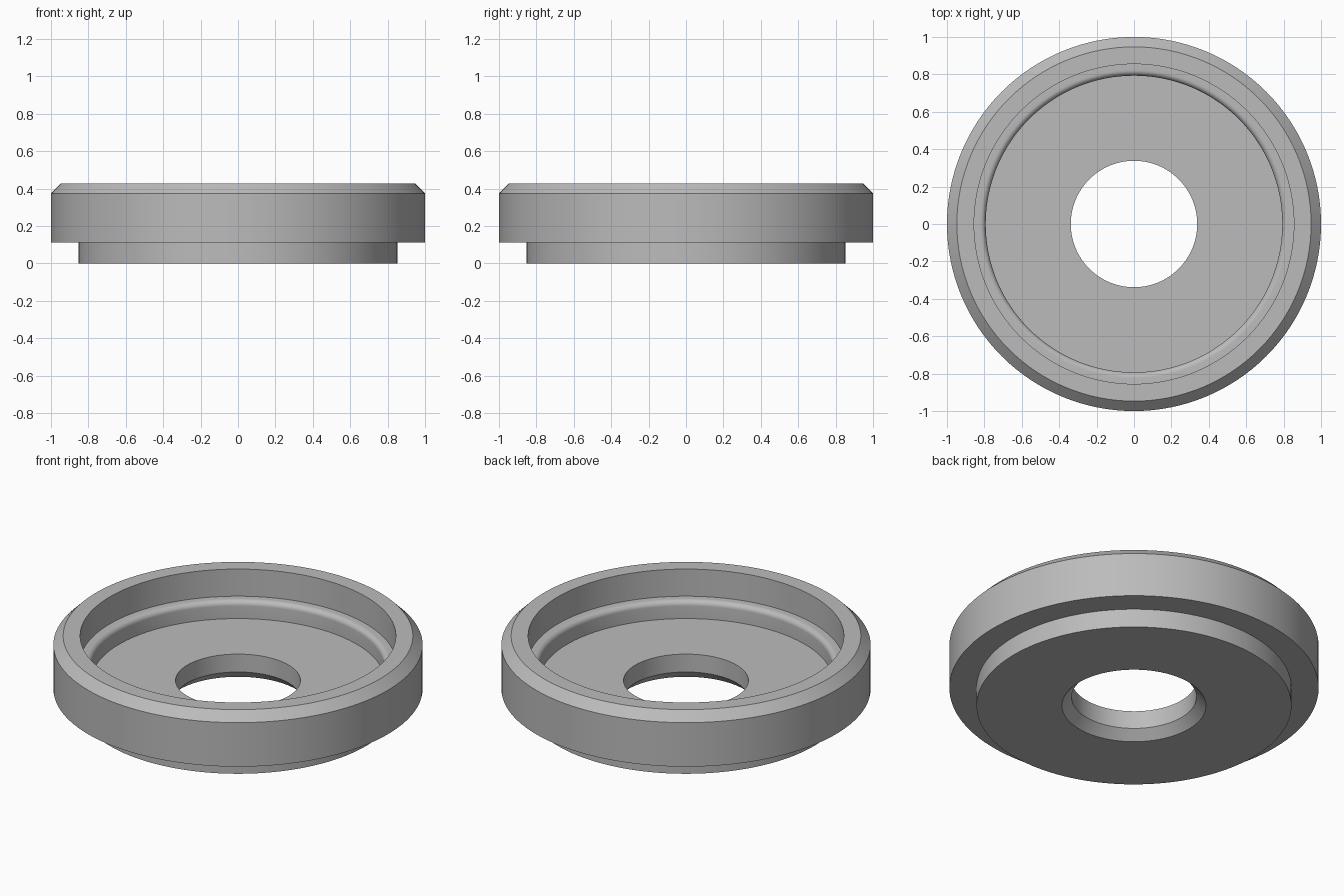
import bpy
import bmesh
from math import cos, sin, pi, radians

cube = bpy.data.objects.get("Cube")
if cube:
    bpy.data.objects.remove(cube, do_unlink=True)

SEGMENTS = 128
FLOOR, LEDGE, TOP = 0.16, 0.265, 0.427
RECESS, ROUND = 0.793, 0.03

# Plain grey metal
grey = bpy.data.materials.new("grey_metal")
grey.use_nodes = True
colour = (0.5, 0.5, 0.5, 1)
grey.diffuse_color = colour
grey.node_tree.nodes["Principled BSDF"].inputs["Base Color"].default_value = colour

# Rounded lip between the recess wall and the ledge
lip = [(RECESS + ROUND * (1 - cos(a)), LEDGE - ROUND * (1 - sin(a)))
       for a in (i * pi / 16 for i in range(9))]

# Cross-section as (radius, height), from the bore round to the outside
profile = [
    (0.39, 0), (0.338, 0.053), (0.338, FLOOR),      # chamfered bore
    (RECESS, FLOOR), *lip, (0.855, LEDGE),          # recess and ledge
    (0.855, TOP), (0.947, TOP), (1, 0.374),         # rim and outer chamfer
    (1, 0.111), (0.853, 0.111), (0.853, 0),         # step and base
]

# Turn the closed cross-section about the vertical axis
bm = bmesh.new()
verts = [bm.verts.new((r, 0, z)) for r, z in profile]
edges = [bm.edges.new((v, verts[i - 1])) for i, v in enumerate(verts)]
bmesh.ops.spin(bm, geom=verts + edges, cent=(0, 0, 0), axis=(0, 0, 1),
               angle=2 * pi, steps=SEGMENTS, use_merge=False)
bmesh.ops.remove_doubles(bm, verts=bm.verts, dist=0.0001)
bmesh.ops.recalc_face_normals(bm, faces=bm.faces)
mesh = bpy.data.meshes.new("flanged_cup")
bm.to_mesh(mesh)
bm.free()
mesh.materials.append(grey)

cup = bpy.data.objects.new("flanged_cup", mesh)
bpy.context.collection.objects.link(cup)
bpy.ops.object.select_all(action="DESELECT")
cup.select_set(True)
bpy.context.view_layer.objects.active = cup
bpy.ops.object.shade_smooth_by_angle(angle=radians(30))
